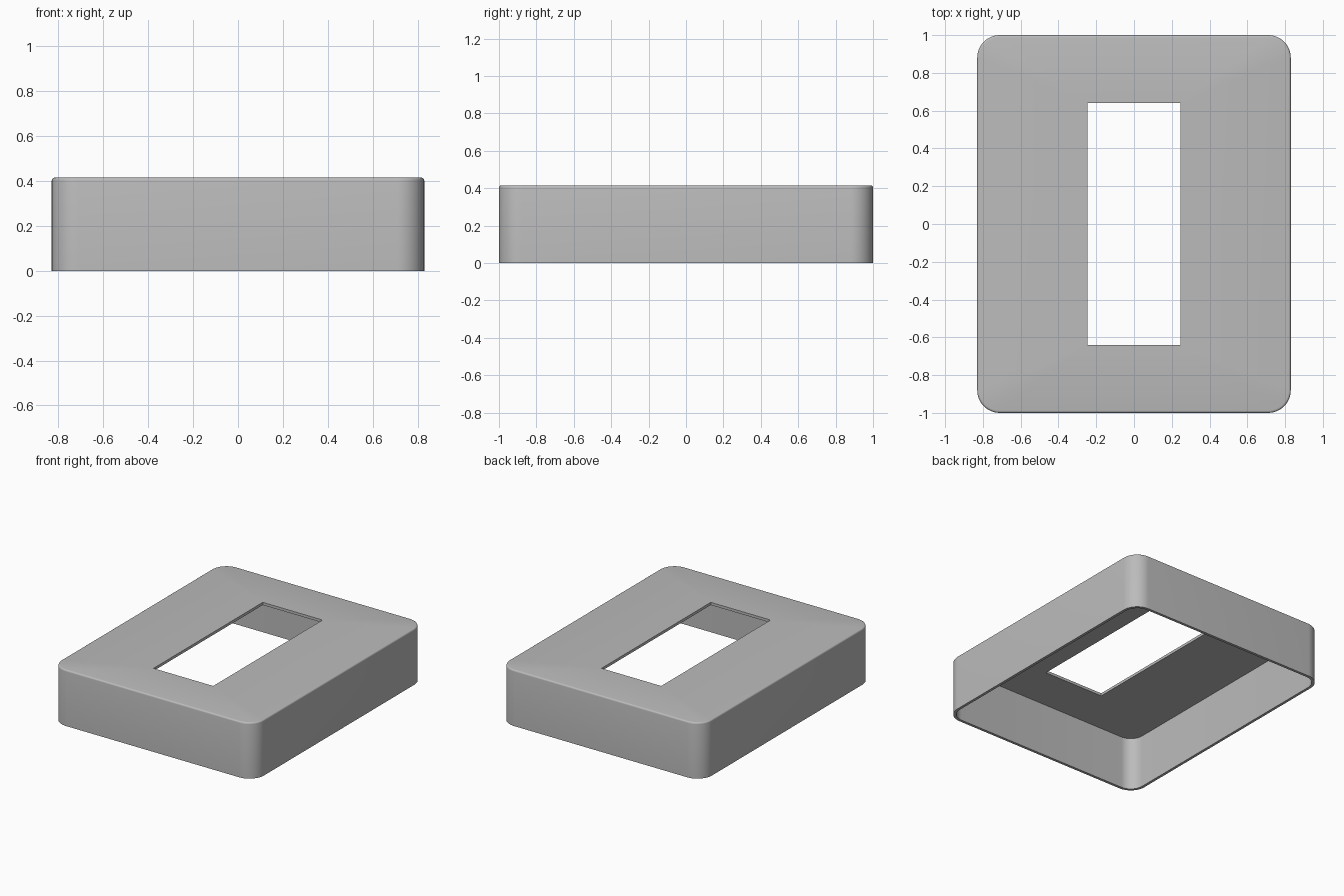
import bpy, bmesh, math

cube = bpy.data.objects.get("Cube")
if cube:
    bpy.data.objects.remove(cube, do_unlink=True)

HX, HY, H = 0.83, 1.0, 0.415      # outer half width, half depth, height
R, WALL, EDGE = 0.12, 0.02, 0.012  # corner radius, wall thickness, top rounding
HOLE_X, HOLE_Y = 0.245, 0.64
STEPS = 12

mat = bpy.data.materials.new("light grey plastic")
mat.use_nodes = True
grey = (0.5, 0.5, 0.5, 1)
mat.diffuse_color = grey
mat.node_tree.nodes["Principled BSDF"].inputs["Base Color"].default_value = grey

bm = bmesh.new()


def ring(hx, hy, r, z):
    """Rounded rectangle; zero radius gives plain corners."""
    verts = []
    for i, (sx, sy) in enumerate([(1, 1), (-1, 1), (-1, -1), (1, -1)]):
        for k in range(STEPS + 1):
            a = (i + k / STEPS) * math.pi / 2
            verts.append(bm.verts.new((sx * (hx - r) + r * math.cos(a),
                                       sy * (hy - r) + r * math.sin(a), z)))
    return verts


def inset_ring(d, z):
    return ring(HX - d, HY - d, R - d, z)


# Section around the shell: outer wall, rounded top edge, opening, inner wall
rings = [inset_ring(0, 0)]
for k in range(5):
    a = k / 4 * math.pi / 2
    rings.append(inset_ring(EDGE * (1 - math.cos(a)), H - EDGE * (1 - math.sin(a))))
rings += [ring(HOLE_X, HOLE_Y, 0, H), ring(HOLE_X, HOLE_Y, 0, H - WALL),
          inset_ring(WALL, H - WALL), inset_ring(WALL, 0)]

for low, high in zip(rings, rings[1:] + rings[:1]):
    n = len(low)
    for i in range(n):
        j = (i + 1) % n
        bm.faces.new((low[i], low[j], high[j], high[i]))

# Merge the coincident points at the square corners of the opening
bmesh.ops.remove_doubles(bm, verts=bm.verts, dist=0.0001)
bmesh.ops.recalc_face_normals(bm, faces=bm.faces)

mesh = bpy.data.meshes.new("cover_shell")
bm.to_mesh(mesh)
bm.free()
mesh.materials.append(mat)
cover = bpy.data.objects.new("cover_shell", mesh)
bpy.context.collection.objects.link(cover)

bpy.context.view_layer.objects.active = cover
cover.select_set(True)
bpy.ops.object.shade_smooth_by_angle(angle=math.radians(35))
